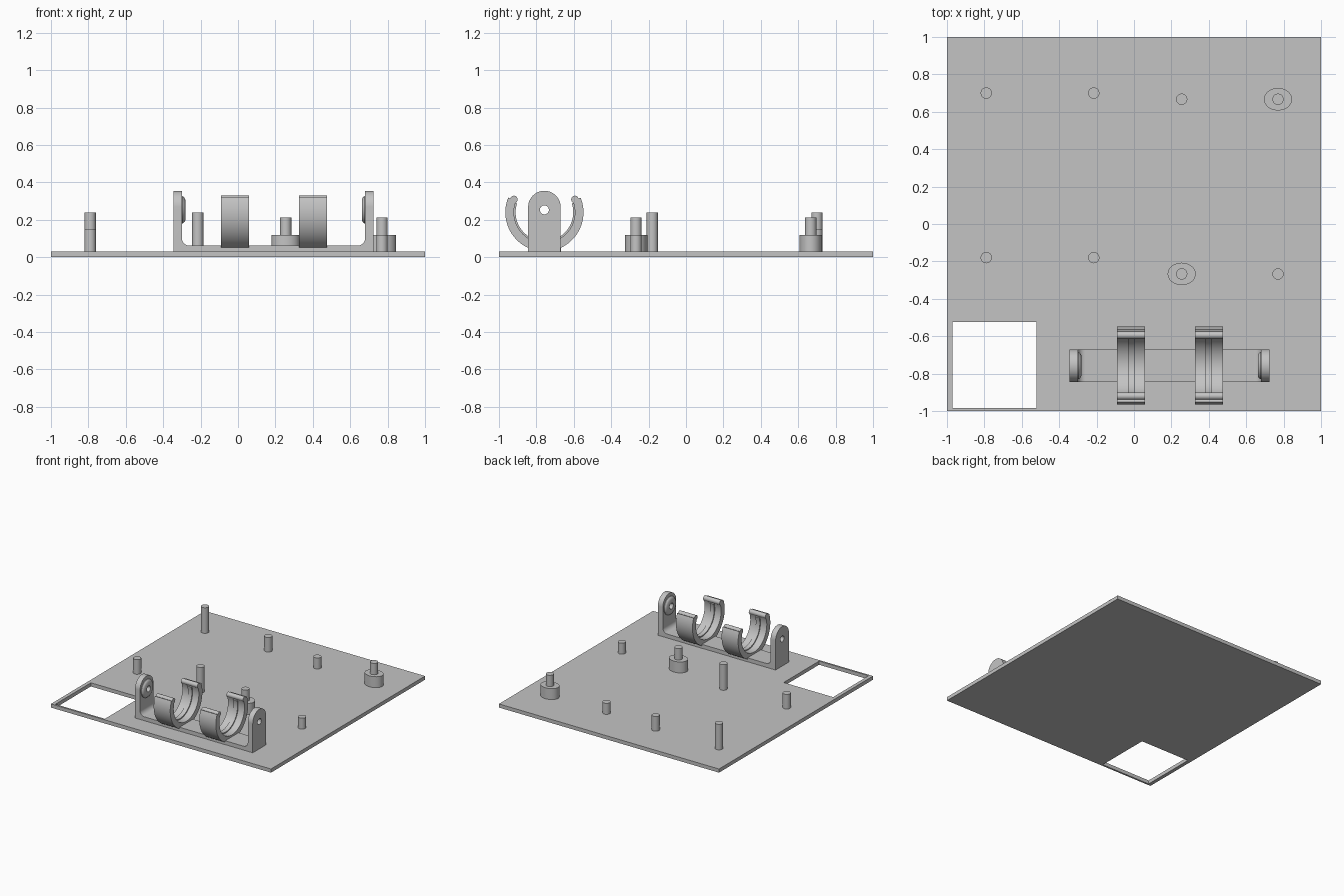
import bpy, bmesh
from math import cos, sin, pi, radians

cube = bpy.data.objects.get("Cube")
if cube:
    bpy.data.objects.remove(cube, do_unlink=True)

grey = bpy.data.materials.new("plain grey")
grey.use_nodes = True
grey.diffuse_color = (0.55, 0.55, 0.55, 1)
grey.node_tree.nodes["Principled BSDF"].inputs["Base Color"].default_value = (0.55, 0.55, 0.55, 1)

ORDER = {"x": lambda a, b, d: (d, a, b),
         "y": lambda a, b, d: (a, d, b),
         "z": lambda a, b, d: (a, b, d)}


def finish(obj):
    obj.data.shade_smooth()
    obj.data.set_sharp_from_angle(angle=radians(30))


def loft(name, axis, rings):
    """Join matching outlines, given as (depth, points), along an axis."""
    bm = bmesh.new()
    loops = [[bm.verts.new(ORDER[axis](a, b, d)) for a, b in pts] for d, pts in rings]
    n = len(loops[0])
    for low, high in zip(loops, loops[1:]):
        for i in range(n):
            j = (i + 1) % n
            bm.faces.new((low[i], low[j], high[j], high[i]))
    bm.faces.new(loops[0])
    bm.faces.new(loops[-1])
    bmesh.ops.recalc_face_normals(bm, faces=bm.faces[:])
    mesh = bpy.data.meshes.new(name)
    bm.to_mesh(mesh)
    bm.free()
    mesh.materials.append(grey)
    obj = bpy.data.objects.new(name, mesh)
    bpy.context.collection.objects.link(obj)
    finish(obj)
    return obj


def prism(name, axis, pts, start, end):
    return loft(name, axis, [(start, pts), (end, pts)])


def arc(a, b, ra, rb, start, end, n):
    angles = [radians(start + (end - start) * i / n) for i in range(n + 1)]
    return [(a + ra * cos(t), b + rb * sin(t)) for t in angles]


def oval(a, b, ra, rb=None, n=40):
    return arc(a, b, ra, rb or ra, 0, 360, n)[:-1]


def rect(a0, a1, b0, b1):
    return [(a0, b0), (a1, b0), (a1, b1), (a0, b1)]


def boolean(obj, tool, operation):
    """Apply a boolean and discard the cutter."""
    tool.hide_render = True
    mod = obj.modifiers.new("cut", "BOOLEAN")
    mod.operation, mod.solver, mod.object = operation, "EXACT", tool
    graph = bpy.context.evaluated_depsgraph_get()
    mesh = bpy.data.meshes.new_from_object(obj.evaluated_get(graph))
    obj.modifiers.clear()
    obj.data = mesh
    bpy.data.objects.remove(tool, do_unlink=True)
    finish(obj)


FLOOR = 0.03

# Base plate with its window
plate = prism("base_plate", "z", rect(-1, 1, -1, 1), 0, FLOOR)
window = prism("window_cutter", "z", rect(-0.97, -0.52, -0.985, -0.525), -0.1, 0.1)
boolean(plate, window, "DIFFERENCE")

# Plain pegs: two tall and two short on the right, two low on the left
for name, x, y, top in (("tall_peg_back", -0.79, 0.70, 0.24),
                        ("tall_peg_front", -0.215, -0.18, 0.24),
                        ("short_peg_back", -0.215, 0.70, 0.15),
                        ("short_peg_front", -0.79, -0.18, 0.15),
                        ("low_peg_back", 0.255, 0.667, 0.12),
                        ("low_peg_front", 0.77, -0.267, 0.12)):
    prism(name, "z", oval(x, y, 0.03), FLOOR, top)

# Stepped pegs with a wide oval collar
for name, x, y in (("back", 0.77, 0.667), ("front", 0.255, -0.267)):
    prism("collar_" + name, "z", oval(x, y, 0.075, 0.06), FLOOR, 0.12)
    prism("collar_pin_" + name, "z", oval(x, y, 0.03), 0.115, 0.213)

# Holder: U-shaped strip with filleted corners and rounded end tabs
CY, HALF = -0.757, 0.087
LEFT, RIGHT, TOP, WALL, FIL = -0.345, 0.725, 0.355, 0.045, 0.04
inner_l, inner_r, bed = LEFT + WALL, RIGHT - WALL, 0.062
outline = [(LEFT, TOP), (LEFT, FLOOR), (RIGHT, FLOOR), (RIGHT, TOP), (inner_r, TOP)]
outline += arc(inner_r - FIL, bed + FIL, FIL, FIL, 0, -90, 8)
outline += arc(inner_l + FIL, bed + FIL, FIL, FIL, -90, -180, 8)
outline += [(inner_l, TOP)]
holder = prism("holder_frame", "y", outline, CY - 0.2, CY + 0.2)
arch = [(CY - HALF, 0), (CY + HALF, 0)] + arc(CY, TOP - HALF, HALF, HALF, 0, 180, 32)
boolean(holder, prism("arch_cutter", "x", arch, -1, 1), "INTERSECT")
HOLE_Z = 0.253


def drill(obj):
    boolean(obj, prism("hole_cutter", "x", oval(CY, HOLE_Z, 0.024), -1.1, 1.1), "DIFFERENCE")


drill(holder)

# Rounded bosses on the inner faces of the tabs
for name, x, way in (("right", inner_l, 1), ("left", inner_r, -1)):
    steps = ((-0.005, 0.073), (0.004, 0.073), (0.012, 0.067), (0.018, 0.056))
    boss = loft("tab_boss_" + name, "x",
                [(x + way * d, oval(CY, HOLE_Z, r)) for d, r in steps])
    drill(boss)

# Spring clips: open rings with beaded lips and a central rib
CZ, OUTER, INNER = 0.24, 0.209, 0.163
for name, mid in (("right", -0.015), ("left", 0.40)):
    x0, x1 = mid - 0.075, mid + 0.075
    ring = arc(CY, CZ, OUTER, OUTER, 158, 382, 56) + arc(CY, CZ, INNER, INNER, 382, 158, 56)
    prism("clip_" + name, "x", ring, x0, x1)
    rib = arc(CY, CZ, 0.17, 0.17, 162, 378, 48) + arc(CY, CZ, 0.154, 0.154, 378, 162, 48)
    prism("clip_rib_" + name, "x", rib, mid - 0.018, mid + 0.018)
    prism("clip_foot_" + name, "x", rect(CY - 0.088, CY + 0.088, FLOOR, 0.06), x0, x1)
    for side, way in (("front", -1), ("back", 1)):
        prism("clip_lip_%s_%s" % (name, side), "x",
              oval(CY + way * 0.163, CZ + 0.069, 0.02, n=20), x0, x1)
